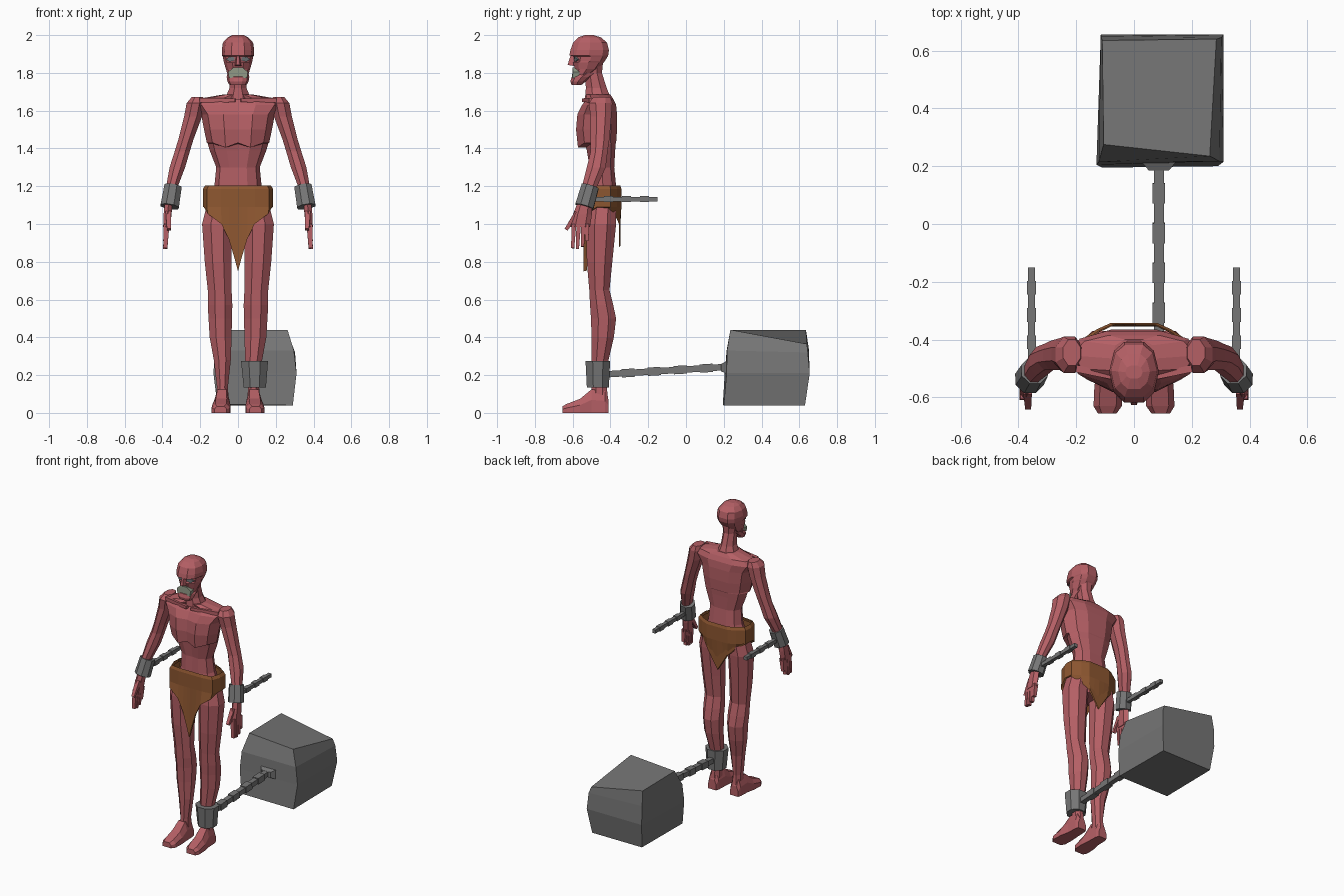
import bpy, bmesh, math
from mathutils import Vector


def material(name, rgb):
    m = bpy.data.materials.new(name)
    m.diffuse_color = (*rgb, 1)
    return m


SKIN = material("red skin", (0.46, 0.115, 0.13))
CLOTH = material("brown cloth", (0.27, 0.095, 0.03))
IRON = material("grey iron", (0.18, 0.18, 0.18))
TEETH = material("pale teeth", (0.27, 0.31, 0.23))
EYE = material("dull eyes", (0.16, 0.18, 0.19))


def loft(name, rings, mat, cap=True):
    """Skin a list of equal-length point rings with flat faces."""
    bm = bmesh.new()
    vs = [[bm.verts.new(p) for p in r] for r in rings]
    n = len(vs[0])
    for a, b in zip(vs, vs[1:]):
        for i in range(n):
            j = (i + 1) % n
            bm.faces.new((a[i], a[j], b[j], b[i]))
    if cap:
        bm.faces.new(vs[0])
        bm.faces.new(vs[-1])
    bmesh.ops.recalc_face_normals(bm, faces=bm.faces)
    me = bpy.data.meshes.new(name)
    bm.to_mesh(me)
    bm.free()
    me.materials.append(mat)
    ob = bpy.data.objects.new(name, me)
    bpy.context.collection.objects.link(ob)
    return ob


def limb(name, secs, mat, s=1, n=8):
    """Sections: x0, x1, y0, y1, z; s flips to the other side."""
    rings = []
    for x0, x1, y0, y1, z in secs:
        k = 1 / math.cos(math.pi / n)
        ring = []
        for i in range(n):
            a = 2 * math.pi * (i + 0.5) / n
            ring.append((s * ((x0 + x1) / 2 + k * (x1 - x0) / 2 * math.cos(a)),
                         (y0 + y1) / 2 + k * (y1 - y0) / 2 * math.sin(a), z))
        rings.append(ring)
    return loft(name, rings, mat)


def bar(name, a, b, w0, w1, mat, n=4):
    """Tapered n-sided bar from a to b; w = (width, height)."""
    a, b = Vector(a), Vector(b)
    d = (b - a).normalized()
    u = d.cross(Vector((0, 0, 1)) if abs(d.z) < 0.8 else Vector((0, 1, 0))).normalized()
    v = u.cross(d)
    k = 0.5 / math.cos(math.pi / n)
    rings = []
    for p, w in ((a, w0), (b, w1)):
        rings.append([p + u * w[0] * k * math.cos(t) + v * w[1] * k * math.sin(t)
                      for t in (2 * math.pi * (i + 0.5) / n for i in range(n))])
    return loft(name, rings, mat)


def plate(name, pts, depth, mat, s=1):
    """Front-facing polygon (x, y, z) pushed back by depth."""
    return loft(name, [[(s * x, y + d, z) for x, y, z in pts] for d in (0, depth)], mat)


def body_ring(z, hw, yf, yb, crease=0.0, dip=0.0):
    """Symmetric cross-section with a creased front centre."""
    d = yb - yf
    half = [(0.4, yf, -dip), (0.82, yf + 0.17 * d, 0), (1, yf + 0.5 * d, 0),
            (0.8, yb - 0.15 * d, 0), (0.4, yb, 0)]
    r = [(0, yf + crease, z)] + [(x * hw, y, z + q) for x, y, q in half]
    return r + [(0, yb, z)] + [(-x * hw, y, z + q) for x, y, q in reversed(half)]


# Torso: pelvis, waist, overhanging chest and sloping shoulders
loft("torso", [body_ring(*r) for r in [
    (1.00, .12, -.51, -.38), (1.10, .165, -.515, -.365), (1.20, .125, -.51, -.37),
    (1.30, .115, -.51, -.38, .006), (1.39, .150, -.525, -.375, .008),
    (1.425, .160, -.53, -.372, .008, .02), (1.43, .165, -.572, -.37, .008, .025),
    (1.50, .180, -.582, -.365, .014), (1.58, .195, -.575, -.365, .014),
    (1.63, .235, -.55, -.37, .01), (1.662, .215, -.525, -.385, .004),
    (1.685, .08, -.53, -.40)]], SKIN)

# Neck leaning forward
limb("neck", [(-.07, .07, -.535, -.395, 1.66), (-.045, .045, -.53, -.42, 1.72),
              (-.042, .042, -.535, -.445, 1.80), (-.05, .05, -.54, -.44, 1.85)], SKIN)

# Skull with recessed eye band, and jaw
loft("head", [body_ring(*r) for r in [
    (1.78, .052, -.585, -.52), (1.82, .064, -.588, -.465), (1.855, .074, -.598, -.435),
    (1.862, .076, -.588, -.43), (1.886, .080, -.588, -.415), (1.892, .085, -.618, -.412),
    (1.92, .086, -.612, -.408), (1.96, .080, -.598, -.418), (1.988, .055, -.57, -.45),
    (2.0, .03, -.535, -.49)]], SKIN)
loft("jaw", [body_ring(*r) for r in [
    (1.735, .045, -.606, -.555), (1.755, .056, -.612, -.53),
    (1.778, .060, -.605, -.50), (1.80, .055, -.57, -.47)]], SKIN)
plate("teeth", [(-.048, -.603, 1.772), (.048, -.603, 1.772), (.052, -.598, 1.805),
                (.025, -.601, 1.828), (-.025, -.601, 1.828), (-.052, -.598, 1.805)], .035, TEETH)
loft("nose", [[(-.02, -.585, 1.835), (.02, -.585, 1.835), (.010, -.627, 1.842), (-.010, -.627, 1.842)],
              [(-.01, -.585, 1.89), (.01, -.585, 1.89), (.006, -.612, 1.89), (-.006, -.612, 1.89)]], SKIN)

# Loincloth: wrapped band whose lower edge drops to a point front and back
half = [(0, -.53, .75), (.022, -.53, .83), (.05, -.53, .92), (.09, -.53, 1.0),
        (.165, -.52, 1.055), (.186, -.46, 1.09), (.182, -.40, 1.085),
        (.13, -.365, 1.05), (.08, -.342, 1.0), (.04, -.342, .94), (0, -.342, .88)]
loop = half + [(-x, y, z) for x, y, z in reversed(half[1:-1])]
cy = -.435
loft("loincloth", [
    [(x * .93, cy + (y - cy) * .93, 1.205) for x, y, z in loop],
    [(x, y, 1.185) for x, y, z in loop],
    [(x, y, max(z, 1.09)) for x, y, z in loop],
    [(x * .97, y - .012, z - .001) for x, y, z in loop],
    [(x * .93, cy + (y - cy) * .94, z + .004) for x, y, z in loop],
    [(x * .9, cy + (y - cy) * .9, 1.19) for x, y, z in loop]], CLOTH, cap=False)


def chain(name, a, b, count, thin, thick):
    """Alternating narrow and wide square links."""
    a, b = Vector(a), Vector(b)
    for i in range(count):
        w = thick if i % 2 else thin
        bar(name, a.lerp(b, i / count), a.lerp(b, (i + 1) / count), (w, w), (w, w), IRON)


for s, side in ((1, "left"), (-1, "right")):
    # Eyes and brow
    plate(side + "_eye", [(.018, -.593, 1.866), (.045, -.588, 1.860), (.064, -.575, 1.872),
                          (.045, -.59, 1.886), (.018, -.593, 1.882)], .009, EYE, s)
    # Collar bone
    bar(side + "_collar_bone", (s * .015, -.540, 1.655), (s * .20, -.50, 1.655),
        (.02, .02), (.025, .025), SKIN)
    # Arm
    limb(side + "_arm", [
        (.185, .245, -.49, -.40, 1.672), (.175, .272, -.515, -.39, 1.64),
        (.19, .285, -.505, -.395, 1.57), (.235, .315, -.505, -.405, 1.45),
        (.255, .335, -.505, -.415, 1.385), (.28, .362, -.525, -.425, 1.30),
        (.318, .380, -.55, -.47, 1.20), (.342, .388, -.56, -.50, 1.11)], SKIN, s)
    # Hand, fingers and thumb
    limb(side + "_hand", [(.345, .386, -.562, -.502, 1.13), (.352, .394, -.592, -.505, 1.05),
                          (.360, .396, -.606, -.515, .985)], SKIN, s, 6)
    for y0, y1, z in ((-.593, -.60, .872), (-.568, -.575, .868), (-.545, -.548, .88), (-.524, -.525, .91)):
        bar(side + "_finger", (s * .378, y0, 1.0), (s * .385, y1, z), (.03, .024), (.022, .017), SKIN)
    bar(side + "_thumb", (s * .368, -.575, 1.06), (s * .366, -.635, .97), (.03, .03), (.02, .018), SKIN)
    # Wrist shackle, tilted with the forearm, and its loose chain
    bar(side + "_wrist_shackle", (s * .344, -.507, 1.20), (s * .362, -.538, 1.092),
        (.092, .092), (.098, .098), IRON, 8)
    chain(side + "_wrist_chain", (s * .354, -.48, 1.132), (s * .354, -.15, 1.132), 7, .024, .031)
    # Leg
    limb(side + "_leg", [
        (.02, .165, -.515, -.37, 1.10), (.032, .19, -.53, -.37, 1.0),
        (.034, .176, -.525, -.39, .80), (.034, .160, -.512, -.405, .65),
        (.030, .160, -.508, -.385, .57), (.032, .156, -.503, -.37, .50),
        (.034, .150, -.50, -.382, .40), (.038, .128, -.50, -.41, .28),
        (.053, .112, -.50, -.42, .14), (.05, .115, -.505, -.412, .07)], SKIN, s)
    # Foot: heel to toe cross-sections
    rings = []
    for y, x0, x1, h in ((-.41, .055, .115, .07), (-.43, .048, .122, .115), (-.50, .045, .125, .125),
                         (-.56, .04, .137, .075), (-.63, .042, .14, .048), (-.655, .06, .125, .035)):
        m = (x1 - x0) * .2
        rings.append([(s * x, y, z) for x, z in (
            (x0, 0), (x1, 0), (x1, h * .55), (x1 - m, h), (x0 + m, h), (x0, h * .55))])
    loft(side + "_foot", rings, SKIN)

# Ankle shackle and chain to the weight
limb("ankle_shackle", [(.030, .148, -.525, -.408, .135), (.016, .159, -.532, -.402, .275)], IRON)
chain("ankle_chain", (.086, -.41, .205), (.086, .21, .243), 9, .034, .044)
loft("chain_mount", [[(.086 + sx * w, y, .24 + sz * w * .55)
                      for sx, sz in ((-1, -1), (1, -1), (1, 1), (-1, 1))]
                     for y, w in ((.185, .035), (.225, .068))], IRON)

# Rough bulging block
loft("weight", [
    [(-.11, .195, .045), (.29, .20, .04), (.285, .63, .04), (-.10, .63, .04)],
    [(-.13, .205, .21), (.31, .215, .21), (.31, .655, .21), (-.115, .655, .21)],
    [(-.122, .215, .33), (.296, .217, .33), (.302, .645, .32), (-.115, .65, .34)],
    [(-.105, .275, .44), (.262, .235, .44), (.285, .64, .365), (-.11, .635, .44)]], IRON)
